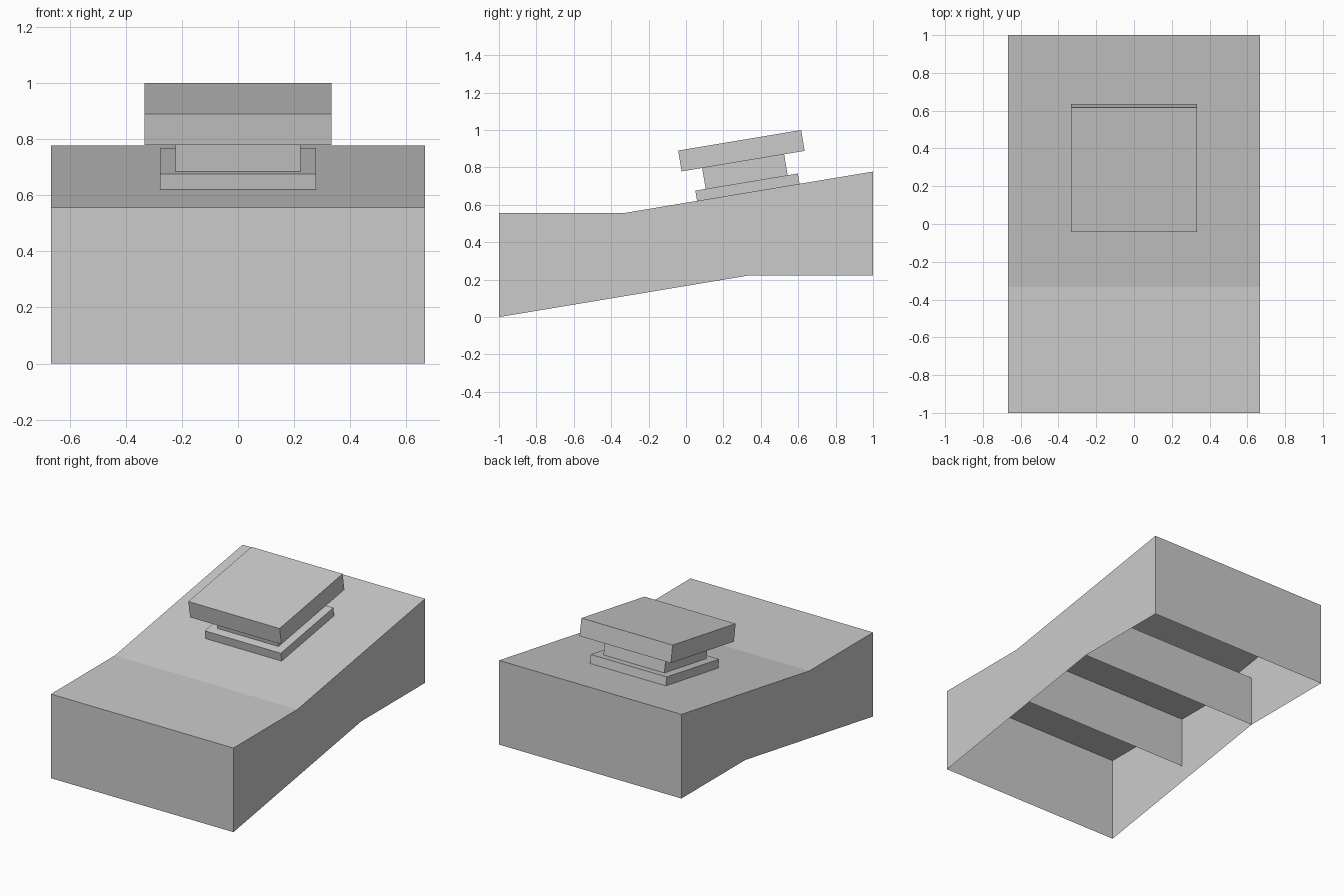
import bpy, bmesh
from math import atan2
from mathutils import Matrix

if "Cube" in bpy.data.objects:
    bpy.data.objects.remove(bpy.data.objects["Cube"])

W = 2 / 3            # half width of the body
SLOPE = atan2(2 / 9, 4 / 3)


def finish(bm, name):
    mesh = bpy.data.meshes.new(name)
    bm.to_mesh(mesh)
    bm.free()
    obj = bpy.data.objects.new(name, mesh)
    bpy.context.collection.objects.link(obj)
    return obj


def sheet(name, profile, sides=None):
    """Sweep an open (y, z) profile across the width; optionally add side faces."""
    bm = bmesh.new()
    left, right = [[bm.verts.new((x, y, z)) for y, z in profile] for x in (-W, W)]
    for i in range(len(profile) - 1):
        bm.faces.new((left[i], right[i], right[i + 1], left[i + 1]))
    if sides:
        for x in (-W, W):
            bm.faces.new([bm.verts.new((x, y, z)) for y, z in sides])
        bmesh.ops.remove_doubles(bm, verts=bm.verts, dist=1e-5)
        bmesh.ops.recalc_face_normals(bm, faces=bm.faces)
    return finish(bm, name)


def tilted_block(name, size, low, high, open_bottom=False):
    """Square block standing on the sloped surface."""
    bm = bmesh.new()
    bmesh.ops.create_cube(bm, size=1)
    if open_bottom:
        under = [f for f in bm.faces if f.normal.z < -0.5]
        bmesh.ops.delete(bm, geom=under, context='FACES_ONLY')
    place = (Matrix.Translation((0, 1 / 3, 2 / 3))
             @ Matrix.Rotation(SLOPE, 4, 'X')
             @ Matrix.Translation((0, 0, (low + high) / 2))
             @ Matrix.Diagonal((size, size, high - low, 1)))
    bmesh.ops.transform(bm, matrix=place, verts=bm.verts)
    return finish(bm, name)


# Thin-walled sloped body, open underneath
top = [(-1, 0), (-1, 5 / 9), (-1 / 3, 5 / 9), (1, 7 / 9), (1, 2 / 9)]
sheet("body_shell", top, top + [(1 / 3, 2 / 9)])

# Inner channel: two cross ribs joined by a flat ceiling
sheet("inner_channel", [(-1 / 3, 2 / 9), (-1 / 3, 5 / 9), (1 / 3, 5 / 9), (1 / 3, 2 / 9)])

# Stacked button on the slope
tilted_block("button_base", 5 / 9, 0, 0.056, open_bottom=True)
tilted_block("button_stem", 4 / 9, 0.056, 0.169)
tilted_block("button_cap", 2 / 3, 0.169, 0.282)
